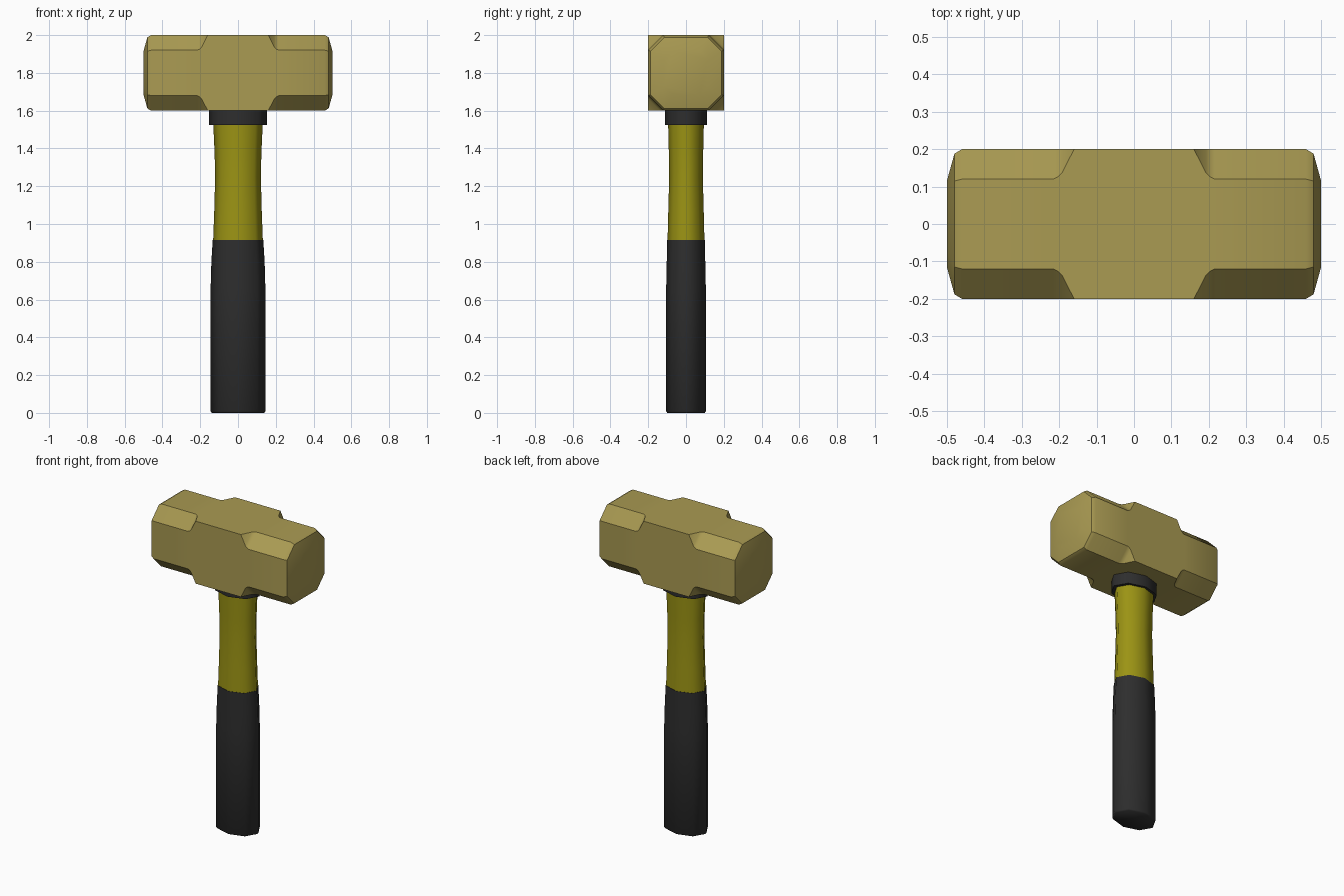
import bpy, bmesh, math

if "Cube" in bpy.data.objects:
    bpy.data.objects.remove(bpy.data.objects["Cube"])


def material(name, rgb):
    m = bpy.data.materials.new(name)
    m.diffuse_color = (*rgb, 1)
    m.use_nodes = True
    m.node_tree.nodes["Principled BSDF"].inputs["Base Color"].default_value = m.diffuse_color
    return m


brass = material("dull_brass", (0.40, 0.325, 0.085))
yellow = material("olive_yellow", (0.33, 0.295, 0.007))
black = material("black_rubber", (0.027, 0.027, 0.027))


def loft(name, rings, mat, angle):
    """Skin a list of equally sized point rings and cap both ends."""
    bm = bmesh.new()
    loops = [[bm.verts.new(p) for p in ring] for ring in rings]
    n = len(loops[0])
    for a, b in zip(loops, loops[1:]):
        for i in range(n):
            j = (i + 1) % n
            bm.faces.new((a[i], a[j], b[j], b[i]))
    bm.faces.new(loops[0][::-1])
    bm.faces.new(loops[-1])
    bmesh.ops.remove_doubles(bm, verts=bm.verts, dist=0.0005)
    bmesh.ops.recalc_face_normals(bm, faces=bm.faces)
    me = bpy.data.meshes.new(name)
    bm.to_mesh(me)
    bm.free()
    me.materials.append(mat)
    ob = bpy.data.objects.new(name, me)
    bpy.context.collection.objects.link(ob)
    bpy.ops.object.select_all(action='DESELECT')
    ob.select_set(True)
    bpy.context.view_layer.objects.active = ob
    bpy.ops.object.shade_smooth_by_angle(angle=math.radians(angle))
    return ob


def octagon(x, half, cut):
    """Square section with cut corners, across the head at x."""
    k = half - cut
    pts = [(k, half), (half, k), (half, -k), (k, -half),
           (-k, -half), (-half, -k), (-half, k), (-k, half)]
    return [(x, y, 1.8 + z) for y, z in pts]


def oval(z, rx, ry):
    """Eight-sided oval section of the handle."""
    return [(rx * math.cos(i * math.pi / 4), ry * math.sin(i * math.pi / 4), z)
            for i in range(8)]


# Head: square middle, chamfered arms, domed striking faces
half_head = [(0.16, 0.2, 0.0), (0.193, 0.2, 0.064), (0.203, 0.2, 0.074),
             (0.216, 0.2, 0.08), (0.46, 0.2, 0.08), (0.48, 0.188, 0.073),
             (0.5, 0.116, 0.045)]
sections = [(-x, h, c) for x, h, c in reversed(half_head)] + half_head
loft("hammer_head", [octagon(*s) for s in sections], brass, 33)

# Collar under the head
loft("collar", [oval(1.525, 0.153, 0.11), oval(1.61, 0.153, 0.11)], black, 65)

# Waisted yellow shaft
shaft = [(0.90, 0.132, 0.098), (1.06, 0.126, 0.094), (1.25, 0.121, 0.089),
         (1.38, 0.124, 0.091), (1.55, 0.132, 0.095)]
loft("shaft", [oval(*s) for s in shaft], yellow, 65)

# Rubber grip
grip = [(0.0, 0.139, 0.099), (0.008, 0.145, 0.105), (0.66, 0.145, 0.105),
        (0.80, 0.141, 0.102), (0.915, 0.134, 0.0995)]
loft("grip", [oval(*s) for s in grip], black, 65)
